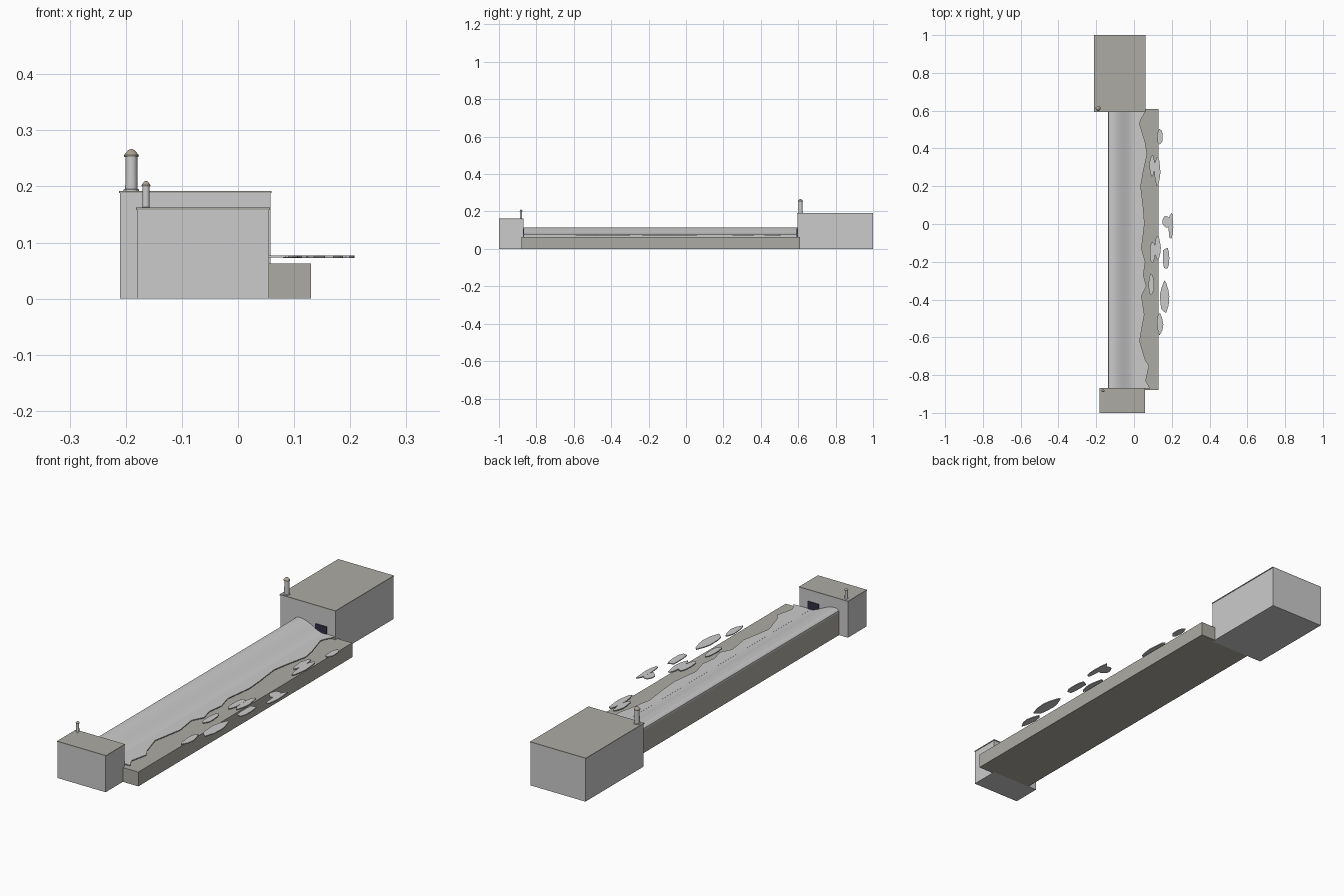
import bpy, bmesh, math, random

if "Cube" in bpy.data.objects:
    bpy.data.objects.remove(bpy.data.objects["Cube"])

random.seed(4)


def material(name, rgb):
    m = bpy.data.materials.new(name)
    m.diffuse_color = (*rgb, 1)
    m.use_nodes = True
    m.node_tree.nodes["Principled BSDF"].inputs["Base Color"].default_value = m.diffuse_color
    return m


STONE = material("stone", (0.42, 0.41, 0.37))
DARK = material("dark_opening", (0.03, 0.03, 0.06))
TAN = material("cap_tan", (0.42, 0.38, 0.30))


def finish(name, bm, mat=None, smooth=False):
    bmesh.ops.recalc_face_normals(bm, faces=bm.faces[:])
    me = bpy.data.meshes.new(name)
    bm.to_mesh(me)
    bm.free()
    ob = bpy.data.objects.new(name, me)
    bpy.context.collection.objects.link(ob)
    if mat:
        me.materials.append(mat)
    if smooth:
        bpy.ops.object.select_all(action='DESELECT')
        ob.select_set(True)
        bpy.context.view_layer.objects.active = ob
        bpy.ops.object.shade_smooth_by_angle(angle=math.radians(35))
    return ob


def prism(name, points, offset, mat=None, smooth=False):
    """Extrude a closed outline of 3D points along an offset vector."""
    bm = bmesh.new()
    face = bm.faces.new([bm.verts.new(p) for p in points])
    ext = bmesh.ops.extrude_face_region(bm, geom=[face], use_keep_orig=True)
    verts = [v for v in ext['geom'] if isinstance(v, bmesh.types.BMVert)]
    bmesh.ops.translate(bm, verts=verts, vec=offset)
    return finish(name, bm, mat, smooth)


def box(name, x0, x1, y0, y1, z0, z1, mat=None):
    pts = [(x0, y0, z0), (x1, y0, z0), (x1, y1, z0), (x0, y1, z0)]
    return prism(name, pts, (0, 0, z1 - z0), mat)


def lathe(name, profile, x, y, mat=None, n=20):
    """Revolve (radius, z) pairs around a vertical axis."""
    bm = bmesh.new()
    vs = [bm.verts.new((x + r, y, z)) for r, z in profile]
    edges = [bm.edges.new(p) for p in zip(vs, vs[1:])]
    bmesh.ops.spin(bm, geom=vs + edges, cent=(x, y, 0), axis=(0, 0, 1),
                   angle=math.tau, steps=n, use_duplicate=False)
    bmesh.ops.remove_doubles(bm, verts=bm.verts[:], dist=1e-5)
    return finish(name, bm, mat, True)


# Two end buildings with thin overhanging roofs and an opening facing the channel
def building(name, x0, x1, y0, y1, h, door_y):
    box(name + "_walls", x0, x1, y0, y1, 0, h - 0.002)
    o = 0.002
    box(name + "_roof", x0 - o, x1 + o, max(y0 - o, -1), min(y1 + o, 1),
        h - 0.002, h + 0.002, STONE)
    box(name + "_opening", -0.038, 0.016, door_y - 0.002, door_y + 0.002,
        0.06, 0.11, DARK)


building("large_building", -0.21, 0.058, 0.595, 1.0, 0.19, 0.594)
building("small_building", -0.18, 0.055, -1.0, -0.87, 0.16, -0.869)


# Chimneys: foot ring, slim shaft, collar and pointed cap
def chimney(name, x, y, z, r, h, cap_h):
    t = z + h
    lathe(name + "_shaft", [(0, z), (r * 1.25, z), (r * 1.25, z + r * .4), (r, z + r * .5),
                            (r * .95, t), (0, t)], x, y)
    lathe(name + "_cap", [(0, t), (r * 1.15, t), (r * 1.2, t + cap_h * .25),
                          (r * .5, t + cap_h * .85), (0, t + cap_h)], x, y, TAN)


chimney("large_chimney", -0.19, 0.612, 0.19, 0.011, 0.062, 0.015)
chimney("small_chimney", -0.164, -0.882, 0.16, 0.0065, 0.04, 0.01)

# Bed slab and the outer wall along the bank
Y0, Y1 = -0.87, 0.595
box("channel_bed", -0.13, 0.13, -0.88, 0.61, 0, 0.063, STONE)
box("outer_wall", -0.137, -0.118, Y0, Y1, 0, 0.1, STONE)

# Smooth S-shaped bank running along the channel
prof = [(-0.137, 0.1), (-0.136, 0.107), (-0.131, 0.112), (-0.123, 0.115)]
for i in range(17):
    t = i / 16
    prof.append((-0.115 + 0.125 * t, 0.0955 + 0.0195 * math.cos(math.pi * t)))
prof += [(0.01, 0.062), (-0.118, 0.062), (-0.118, 0.1)]
prism("sloped_bank", [(x, Y0, z) for x, z in prof], (0, Y1 - Y0, 0), None, True)

# Shelf sheet with a ragged edge
edge = [(.06, Y1), (.035, .55), (.03, .53), (.06, .43), (.07, .37), (.05, .28),
        (.036, .2), (.05, .08), (.056, 0), (.04, -.13), (.06, -.2), (.05, -.27),
        (.066, -.33), (.04, -.38), (.055, -.48), (.03, -.62), (.06, -.72),
        (.08, -.75), (.062, -.83), (.085, Y0)]
outline = [(x, y, 0.073) for x, y in edge] + [(0.0, Y0, 0.073), (0.0, Y1, 0.073)]
prism("ragged_shelf", outline, (0, 0, 0.004))

# Loose floating plates: x range, y range
plates = [(.12, .155, .42, .505), (.08, .112, .25, .37), (.105, .142, .2, .36),
          (.15, .192, -.02, .045), (.18, .21, -.09, .065), (.082, .115, -.21, -.09),
          (.11, .142, -.19, -.055), (.15, .188, -.245, -.12), (.075, .11, -.38, -.26),
          (.135, .188, -.48, -.3), (.12, .155, -.59, -.47)]
for i, (x0, x1, y0, y1) in enumerate(plates):
    pts = []
    z = 0.0725 + 0.0002 * (i % 3)
    for k in range(11):
        a = math.tau * (k + random.uniform(-.2, .2)) / 11
        r = random.uniform(.82, 1.05)
        pts.append(((x0 + x1) / 2 + (x1 - x0) / 2 * r * math.cos(a),
                    (y0 + y1) / 2 + (y1 - y0) / 2 * r * math.sin(a), z))
    prism(f"floating_plate_{i + 1}", pts, (0, 0, 0.004))
